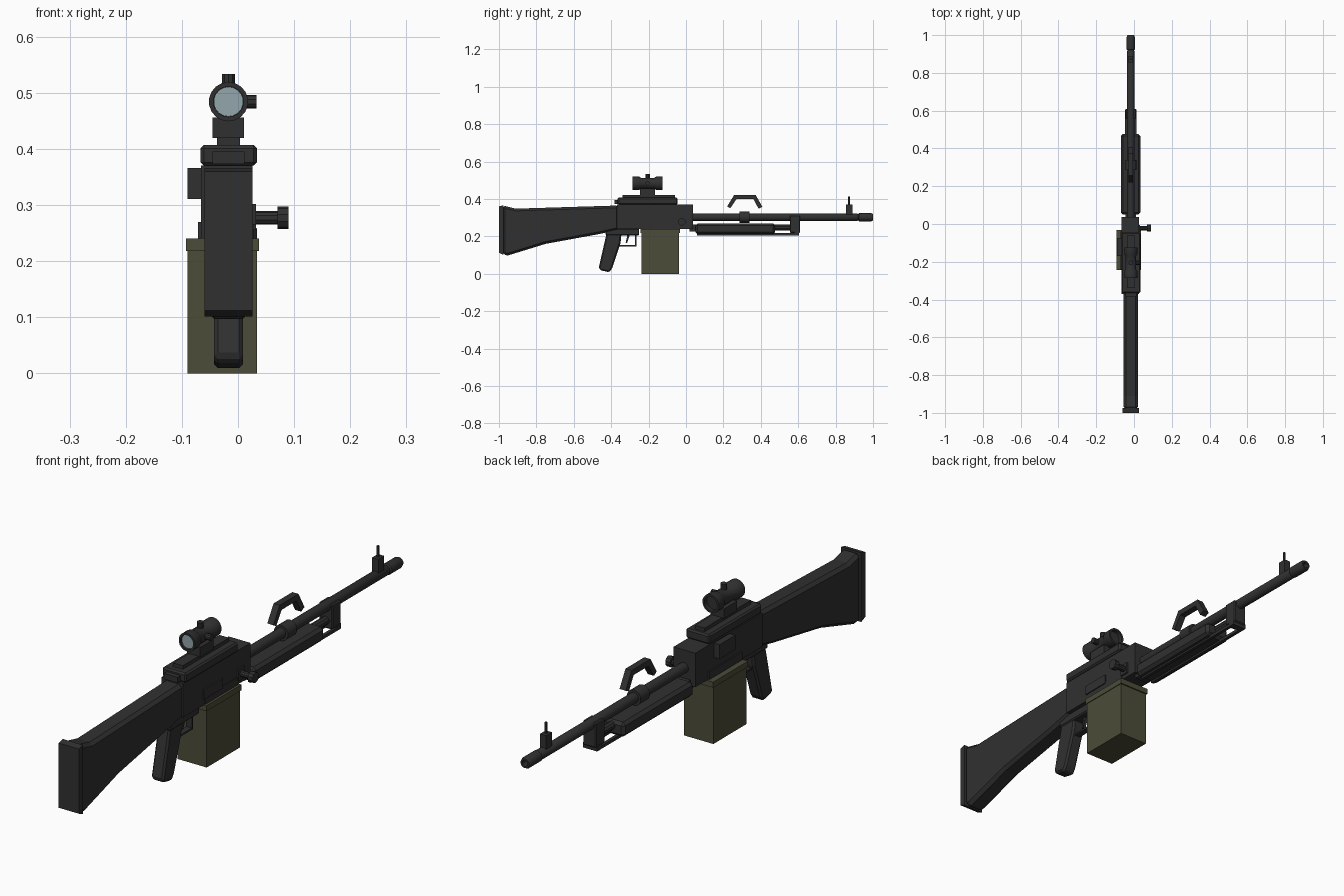
import bpy, bmesh, math

if "Cube" in bpy.data.objects:
    bpy.data.objects.remove(bpy.data.objects["Cube"])

CX = -0.017  # centre plane of the weapon


def material(name, rgb):
    m = bpy.data.materials.new(name)
    m.diffuse_color = (*rgb, 1)
    m.use_nodes = True
    m.node_tree.nodes["Principled BSDF"].inputs["Base Color"].default_value = m.diffuse_color
    return m


DARK = material("dark gunmetal", (0.030, 0.030, 0.030))
OLIVE = material("olive drab", (0.072, 0.072, 0.041))
GLASS = material("pale glass", (0.29, 0.38, 0.41))


def finish(name, bm, mat, bevel=0.0, smooth=False):
    bmesh.ops.recalc_face_normals(bm, faces=bm.faces)
    me = bpy.data.meshes.new(name)
    bm.to_mesh(me)
    bm.free()
    me.materials.append(mat)
    ob = bpy.data.objects.new(name, me)
    bpy.context.collection.objects.link(ob)
    if bevel:
        mod = ob.modifiers.new("bevel", 'BEVEL')
        mod.width, mod.segments, mod.limit_method = bevel, 1, 'ANGLE'
        mod.angle_limit = math.radians(40)
    if smooth:
        bpy.ops.object.select_all(action='DESELECT')
        ob.select_set(True)
        bpy.context.view_layer.objects.active = ob
        bpy.ops.object.shade_smooth_by_angle(angle=math.radians(35))
    return ob


def box(name, x, y, z, mat=DARK, bevel=0.0):
    bm = bmesh.new()
    bmesh.ops.create_cube(bm, size=1)
    for v in bm.verts:
        v.co = [(r[0] + r[1]) / 2 + c * (r[1] - r[0]) for r, c in zip((x, y, z), v.co)]
    return finish(name, bm, mat, bevel)


def extrude(name, pts, x0, x1, mat=DARK, bevel=0.0):
    """Side outline of (y, z) points, extruded across x."""
    bm = bmesh.new()
    a = [bm.verts.new((x0, y, z)) for y, z in pts]
    b = [bm.verts.new((x1, y, z)) for y, z in pts]
    bm.faces.new(a)
    bm.faces.new(b[::-1])
    for i in range(len(pts)):
        j = (i + 1) % len(pts)
        bm.faces.new((a[i], b[i], b[j], a[j]))
    return finish(name, bm, mat, bevel)


def lathe(name, profile, origin, axis='y', mat=DARK, n=14):
    """Closed turned shape from (distance, radius) pairs along an axis."""
    def place(d, u, v):
        off = {'x': (d, u, v), 'y': (u, d, v), 'z': (u, v, d)}[axis]
        return [o + c for o, c in zip(origin, off)]
    bm = bmesh.new()
    rings = []
    for d, r in profile:
        rings.append([bm.verts.new(place(d, r * math.cos((k + .5) * math.tau / n),
                                         r * math.sin((k + .5) * math.tau / n)))
                      for k in range(n)])
    for p, q in zip(rings, rings[1:]):
        for k in range(n):
            bm.faces.new((p[k], p[(k + 1) % n], q[(k + 1) % n], q[k]))
    bm.faces.new(rings[0])
    bm.faces.new(rings[-1])
    return finish(name, bm, mat, smooth=True)


def around(w):
    return (CX - w, CX + w)


# Shoulder stock and butt plate
extrude("stock", [(-0.98, 0.105), (-0.955, 0.097), (-0.75, 0.16), (-0.46, 0.213),
                  (-0.36, 0.235), (-0.36, 0.365), (-0.91, 0.348), (-0.98, 0.365)],
        CX - 0.038, CX + 0.038, bevel=0.012)
extrude("butt_plate", [(-1.0, 0.112), (-0.975, 0.101), (-0.975, 0.366), (-1.0, 0.36)],
        CX - 0.043, CX + 0.043)

# Receiver, top cover and rail
box("receiver", (-0.066, 0.026), (-0.37, 0.038), (0.24, 0.37))
box("top_cover", (-0.067, 0.034), (-0.365, -0.045), (0.37, 0.407), bevel=0.006)
box("rear_sight_block", (-0.045, 0.012), (-0.383, -0.36), (0.373, 0.395))
box("top_rail", (-0.037, 0.004), (-0.34, -0.06), (0.405, 0.421))
box("ejection_port_cover", (0.02, 0.032), (-0.25, -0.135), (0.265, 0.302))
box("feed_block", (-0.09, -0.06), (-0.17, -0.075), (0.311, 0.366))
box("feed_lip", (-0.071, 0.028), (-0.24, -0.04), (0.232, 0.27))

# Charging handle
lathe("charging_handle", [(0, 0.012), (0.05, 0.012), (0.05, 0.02), (0.07, 0.02)],
      (0.02, -0.022, 0.277), 'x', n=10)
box("charging_slot", (0.02, 0.032), (-0.042, -0.006), (0.255, 0.3))

# Trigger housing, grip, guard and trigger
box("trigger_housing", (-0.047, 0.013), (-0.43, -0.25), (0.205, 0.242), bevel=0.005)
extrude("pistol_grip", [(-0.425, 0.215), (-0.467, 0.03), (-0.455, 0.018), (-0.41, 0.008),
                        (-0.395, 0.03), (-0.35, 0.165), (-0.345, 0.215)],
        CX - 0.026, CX + 0.026, bevel=0.007)
box("guard_bottom", around(0.012), (-0.36, -0.265), (0.147, 0.154))
box("guard_front", around(0.012), (-0.272, -0.265), (0.147, 0.21))
extrude("trigger", [(-0.30, 0.21), (-0.315, 0.165), (-0.323, 0.163), (-0.313, 0.21)],
        CX - 0.006, CX + 0.006)

# Ammunition box and lid
box("ammo_box", (-0.09, 0.034), (-0.238, -0.037), (0, 0.225), OLIVE)
box("ammo_box_lid", (-0.093, 0.037), (-0.243, -0.032), (0.218, 0.24), OLIVE)

# Barrel with collar and muzzle
lathe("barrel", [(0.03, 0.02), (0.285, 0.02), (0.285, 0.03), (0.34, 0.03), (0.34, 0.02),
                 (0.915, 0.02), (0.92, 0.017), (0.925, 0.022), (0.99, 0.022), (1.0, 0.018),
                 (1.0, 0.011), (0.97, 0.011)], (CX, 0, 0.302))

# Front sight
box("front_sight_base", around(0.013), (0.855, 0.89), (0.31, 0.37))
lathe("front_sight_post", [(0.36, 0.005), (0.412, 0.005)], (CX, 0.872, 0), 'z', n=6)

# Carrying handle
extrude("carry_handle", [(0.22, 0.36), (0.258, 0.422), (0.372, 0.422), (0.408, 0.358),
                         (0.388, 0.348), (0.36, 0.4), (0.27, 0.4), (0.237, 0.35)],
        CX - 0.013, CX + 0.013)

# Handguard, gas tube and gas block
box("handguard", (-0.07, 0.034), (0.05, 0.477), (0.212, 0.268), bevel=0.011)
box("handguard_mount", (-0.045, 0.011), (0.02, 0.06), (0.226, 0.262))
lathe("gas_tube", [(0.46, 0.016), (0.57, 0.016)], (CX, 0, 0.248), n=10)
box("gas_block", around(0.028), (0.555, 0.61), (0.218, 0.312), bevel=0.004)

# Folded support legs
for side, s in (("left", -1), ("right", 1)):
    c = CX + s * 0.024
    box("support_leg_" + side, (c - 0.006, c + 0.006), (0.06, 0.6), (0.205, 0.217))
box("support_leg_hinge", around(0.03), (0.58, 0.605), (0.205, 0.225))

# Scope with mount, turrets and lens
SZ = 0.484
box("scope_mount", around(0.028), (-0.245, -0.165), (0.419, 0.456))
lathe("scope_tube", [(-0.272, 0.027), (-0.285, 0.027), (-0.285, 0.035), (-0.25, 0.035),
                     (-0.24, 0.029), (-0.17, 0.029), (-0.16, 0.035), (-0.125, 0.035),
                     (-0.125, 0.027), (-0.14, 0.027)], (CX, 0, SZ), n=18)
lathe("scope_lens", [(-0.278, 0.0265), (-0.271, 0.0265)], (CX, 0, SZ), mat=GLASS, n=18)
lathe("scope_top_turret", [(0.02, 0.012), (0.049, 0.012)], (CX, -0.205, SZ), 'z', n=10)
lathe("scope_side_turret", [(0.02, 0.012), (0.05, 0.012)], (CX, -0.205, SZ), 'x', n=10)
